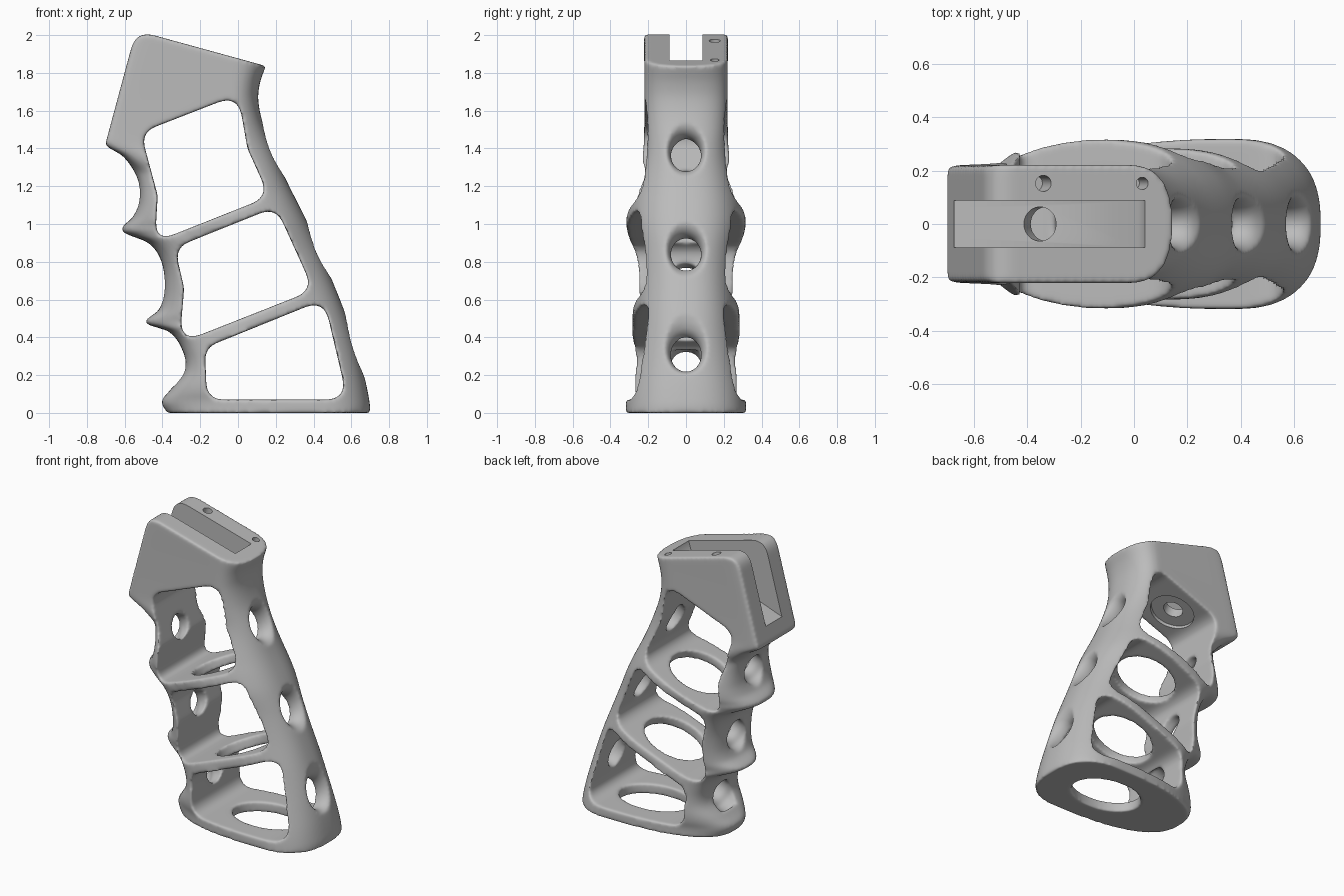
import bpy, bmesh, math
from mathutils import Vector, Matrix

if "Cube" in bpy.data.objects:
    bpy.data.objects.remove(bpy.data.objects["Cube"])

metal = bpy.data.materials.new("satin_grey")
metal.use_nodes = True
GREY = (0.5, 0.5, 0.5, 1)
metal.diffuse_color = GREY
metal.node_tree.nodes["Principled BSDF"].inputs["Base Color"].default_value = GREY


def mesh_object(name, bm):
    bmesh.ops.recalc_face_normals(bm, faces=bm.faces)
    mesh = bpy.data.meshes.new(name)
    bm.to_mesh(mesh)
    bm.free()
    mesh.materials.append(metal)
    obj = bpy.data.objects.new(name, mesh)
    bpy.context.collection.objects.link(obj)
    return obj


def loft(name, rings):
    bm = bmesh.new()
    rows = [[bm.verts.new(p) for p in ring] for ring in rings]
    n = len(rows[0])
    for a, b in zip(rows, rows[1:]):
        for i in range(n):
            j = (i + 1) % n
            bm.faces.new((a[i], a[j], b[j], b[i]))
    bm.faces.new(rows[0])
    bm.faces.new(rows[-1])
    return mesh_object(name, bm)


def rounded(points, radius):
    """Round each corner of a closed polygon."""
    pts = [Vector(p) for p in points]
    if not radius:
        return pts
    out = []
    for i, p in enumerate(pts):
        a, b = pts[i - 1] - p, pts[(i + 1) % len(pts)] - p
        t = min(radius / math.tan(a.angle(b) / 2), a.length * 0.45, b.length * 0.45)
        s, e = p + a.normalized() * t, p + b.normalized() * t
        for k in range(9):
            u = k / 8
            out.append(s * (1 - u) ** 2 + p * 2 * u * (1 - u) + e * u * u)
    return out


def prism(name, points, half_width, radius=0):
    """Extrude an x-z polygon across y."""
    pts = rounded(points, radius)
    return loft(name, [[(p.x, y, p.y) for p in pts] for y in (-half_width, half_width)])


def lathe(name, centre, axis, profile, sx=1, sy=1):
    """Elliptical tube along an axis; profile holds (distance, radius) pairs."""
    z = Vector(axis).normalized()
    y = Vector((0, 1, 0))
    rot = Matrix((y.cross(z), y, z)).transposed()
    angles = [math.tau * i / 40 for i in range(40)]
    return loft(name, [[Vector(centre) + rot @ Vector((r * sx * math.cos(a), r * sy * math.sin(a), t))
                        for a in angles] for t, r in profile])


def apply_modifier(obj, kind, **settings):
    mod = obj.modifiers.new(kind.lower(), kind)
    for key, value in settings.items():
        setattr(mod, key, value)
    bpy.context.view_layer.objects.active = obj
    bpy.ops.object.modifier_apply(modifier=mod.name)


def cut(obj, tool, operation="DIFFERENCE"):
    tool.hide_render = True
    apply_modifier(obj, "BOOLEAN", object=tool, operation=operation, solver="EXACT")
    bpy.data.objects.remove(tool)


def curve(table, z):
    """Smooth interpolation through (z, value) pairs."""
    z = min(max(z, table[0][0]), table[-1][0])
    i = max(k for k in range(len(table) - 1) if table[k][0] <= z)

    def slope(k):
        a, b = table[max(k - 1, 0)], table[min(k + 1, len(table) - 1)]
        return (b[1] - a[1]) / (b[0] - a[0])
    (z0, v0), (z1, v1) = table[i], table[i + 1]
    h = z1 - z0
    u = (z - z0) / h
    return (v0 * (1 + 2 * u) * (1 - u) ** 2 + v1 * u * u * (3 - 2 * u)
            + h * u * (1 - u) * (slope(i) * (1 - u) - slope(i + 1) * u))


# Grip body: finger grooves in front, straight back, palm swell at the sides
FRONT = [(0, -.375), (.06, -.405), (.12, -.36), (.22, -.285), (.32, -.29), (.43, -.365), (.476, -.49),
         (.545, -.42), (.65, -.392), (.8, -.405), (.9, -.475), (.963, -.615), (1.04, -.555), (1.125, -.525),
         (1.245, -.535), (1.355, -.605), (1.434, -.71), (2.1, -.53)]
BACK = [(0, .7), (.05, .698), (.2, .667), (.46, .592), (.73, .487), (1, .372), (1.23, .257),
        (1.4, .185), (1.54, .13), (1.66, .107), (1.75, .117), (1.84, .147), (2.1, .2)]
WIDTH = [(0, .319), (.1, .317), (.2, .308), (.4, .288), (.55, .282), (.7, .28), (.85, .29),
         (1, .316), (1.1, .307), (1.2, .28), (1.35, .235), (1.45, .222), (2.1, .222)]
MIDDLE = [(0, .38), (.5, .13), (1, -.13), (1.44, -.06), (1.85, -.03), (2.1, 0)]


def section(z):
    front, back, w, mid = (curve(t, z) for t in (FRONT, BACK, WIDTH, MIDDLE))
    # Sections turn blunter inside the finger grooves and square in the head
    groove = max(front + .39 + .22 * z, 0) if z < 1.434 else 0
    blend = min(max((z - 1.26) / .18, 0), 1)
    blunt = 2.4 + 11 * groove + 18 * blend ** 2
    ring = []
    for i in range(72):
        a = math.tau * i / 72
        c, s = math.cos(a), math.sin(a)
        power = 2 / (2.5 if c > 0 else blunt)
        reach = back - mid if c > 0 else mid - front
        ring.append((mid + math.copysign(abs(c) ** power, c) * reach,
                     math.copysign(abs(s) ** power, s) * w, z))
    return ring


grip = loft("grip_frame", [section(i * .015) for i in range(141)])

# Sloped head top with its rounded front corner
cut(grip, prism("head_trim", [(-1.22, -.5), (-.54, 2.025), (1.5, 1.465), (1.5, -.5)], 1, .1), "INTERSECT")

# Side windows
WINDOWS = [
    [(-.515, 1.485), (0, 1.685), (.05, 1.4), (.165, 1.145), (-.44, .905), (-.425, 1.15)],
    [(-.335, .875), (.2, 1.09), (.4, .65), (-.31, .37), (-.285, .66)],
    [(-.175, .345), (.455, .6), (.58, .07), (-.165, .07)],
]
for points in WINDOWS:
    cut(grip, prism("window_cutter", points, 1, .095))

# Flared holes through the back strap, gently eased ones through the front
UP_BACK = Vector((.93, 0, .37))
BACK_FLARE = [(-.16, .08), (-.07, .08), (-.04, .088), (-.02, .1), (0, .122), (.03, .18)]
FRONT_FLARE = [(-.14, .08), (-.03, .08), (-.01, .088), (.01, .1), (.08, .1)]
for x, z in ((.19, 1.395), (.425, .87), (.625, .335)):
    cut(grip, lathe("back_hole_cutter", (x, 0, z), UP_BACK, BACK_FLARE, 1.25))
for x, z in ((-.52, 1.17), (-.385, .68), (-.28, .235)):
    cut(grip, lathe("front_hole_cutter", (x, 0, z), -UP_BACK, FRONT_FLARE))

# Oval openings in the three floors
FLOOR_UP = (-.37, 0, .93)
for x, z, axis, sx, sy in ((-.1, 1.0, FLOOR_UP, .2, .195), (.09, .49, FLOOR_UP, .21, .19),
                           (.235, .035, (0, 0, 1), .25, .17)):
    cut(grip, lathe("floor_hole_cutter", (x, 0, z), axis, [(-.07, 1), (.07, 1)], sx, sy))

# Soft fillets on every edge so far
apply_modifier(grip, "REMESH", mode="VOXEL", voxel_size=.0095)
apply_modifier(grip, "SMOOTH", factor=.5, iterations=13)

# Crisp machining in the head: slot, bolt hole with its seat, two pin holes
cut(grip, prism("slot_cutter", [(-.95, 1.43), (.015, 1.778), (.11, 2.1), (-.95, 2.3)], .088))
cut(grip, lathe("bolt_hole_cutter", (-.32, 0, 1.565), FLOOR_UP, [(-.1, .064), (.16, .064)]))
cut(grip, lathe("bolt_seat_cutter", (-.32, 0, 1.565), FLOOR_UP, [(-.1, .145), (.02, .145)]))
for x, r, z in ((-.34, .03, 1.967), (.03, .023, 1.865)):
    cut(grip, lathe("pin_hole_cutter", (x, .152, z), (.266, 0, .964), [(-.12, r), (.1, r)]))

# Shading
mesh = grip.data
mesh.materials.clear()
mesh.materials.append(metal)
bpy.ops.object.select_all(action="DESELECT")
grip.select_set(True)
bpy.context.view_layer.objects.active = grip
bpy.ops.object.shade_smooth_by_angle(angle=math.radians(55))
